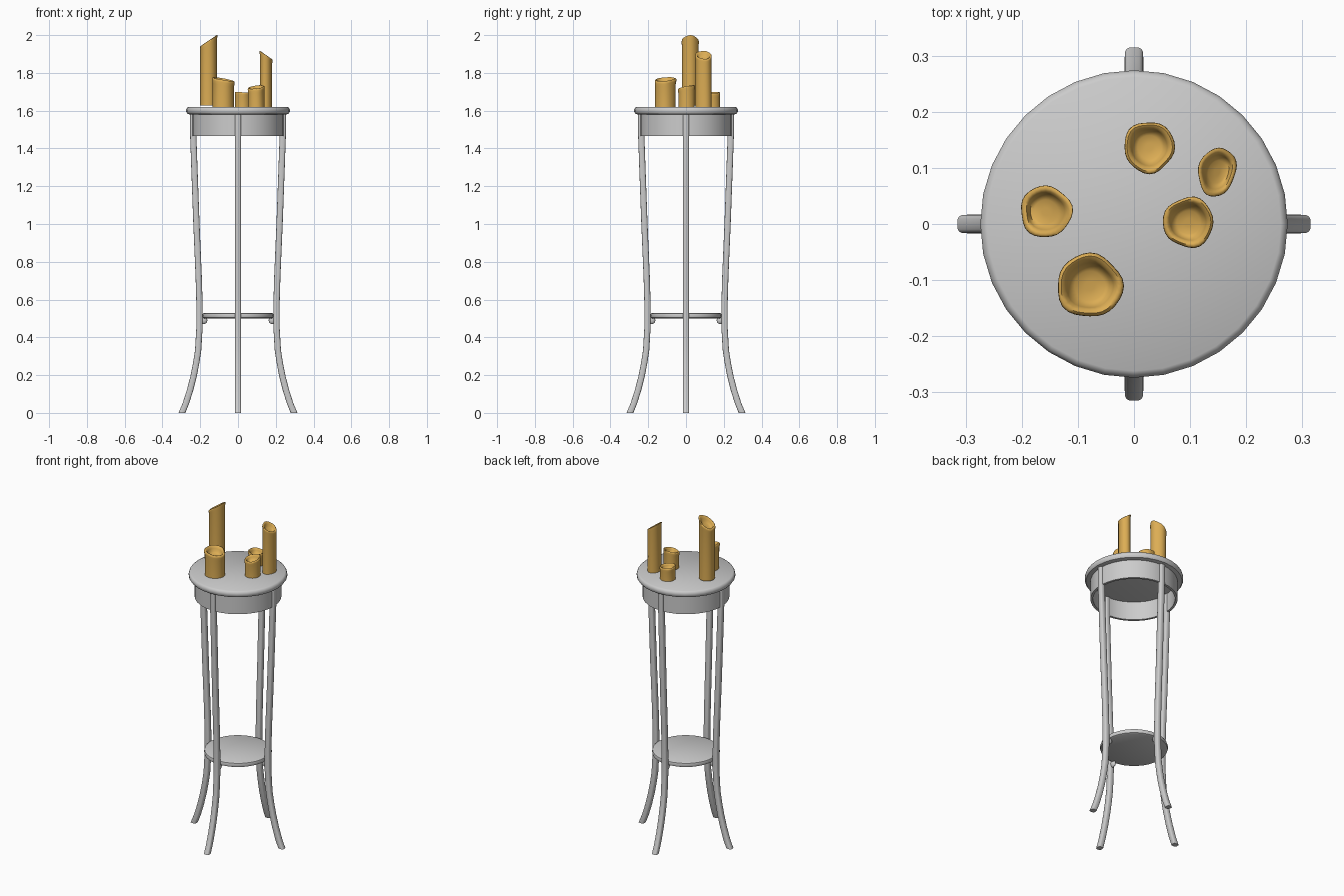
import bpy, bmesh, math, random

if "Cube" in bpy.data.objects:
    bpy.data.objects.remove(bpy.data.objects["Cube"])

random.seed(4)
wax = bpy.data.materials.new("amber_wax")
wax.diffuse_color = (0.72, 0.42, 0.09, 1)
wax.use_nodes = True
wax.node_tree.nodes["Principled BSDF"].inputs["Base Color"].default_value = wax.diffuse_color


def finish(name, rings, closed=False, caps=True, mat=None, angle=40):
    """Skin a list of equal-length point rings into one object."""
    bm = bmesh.new()
    vr = [[bm.verts.new(p) for p in ring] for ring in rings]
    n = len(vr[0])
    pairs = list(zip(vr, vr[1:])) + ([(vr[-1], vr[0])] if closed else [])
    for a, b in pairs:
        for i in range(n):
            j = (i + 1) % n
            bm.faces.new((a[i], a[j], b[j], b[i]))
    if caps and not closed:
        bm.faces.new(vr[0])
        bm.faces.new(vr[-1])
    bmesh.ops.recalc_face_normals(bm, faces=bm.faces)
    me = bpy.data.meshes.new(name)
    bm.to_mesh(me)
    bm.free()
    ob = bpy.data.objects.new(name, me)
    bpy.context.collection.objects.link(ob)
    if mat:
        me.materials.append(mat)
    bpy.ops.object.select_all(action='DESELECT')
    ob.select_set(True)
    bpy.context.view_layer.objects.active = ob
    bpy.ops.object.shade_smooth_by_angle(angle=math.radians(angle))
    return ob


def lathe(name, profile, n=32, **kw):
    rings = [[(r * math.cos(2 * math.pi * i / n), r * math.sin(2 * math.pi * i / n), z)
              for i in range(n)] for r, z in profile]
    return finish(name, rings, **kw)


# Round top with a rolled edge, hollow apron below, lower shelf
lathe("table_top", [(0.255, 1.580), (0.267, 1.583), (0.274, 1.593),
                    (0.274, 1.605), (0.270, 1.615), (0.262, 1.620)])
lathe("apron", [(0.242, 1.585), (0.242, 1.467), (0.228, 1.467), (0.228, 1.585)], closed=True)
lathe("lower_shelf", [(0.178, 0.500), (0.186, 0.504), (0.189, 0.515),
                      (0.186, 0.526), (0.178, 0.530)])

# Splayed legs: (distance from centre, height)
LEG = [(0.237, 1.582), (0.237, 1.47), (0.231, 1.30), (0.220, 1.0), (0.208, 0.72),
       (0.204, 0.58), (0.204, 0.45), (0.211, 0.33), (0.222, 0.26), (0.236, 0.19),
       (0.254, 0.12), (0.276, 0.05), (0.297, 0.0)]


def leg(name, turn):
    c, s = math.cos(turn), math.sin(turn)
    rings = []
    for k, (r, z) in enumerate(LEG):
        r0, z0 = LEG[max(k - 1, 0)]
        r1, z1 = LEG[min(k + 1, len(LEG) - 1)]
        half = 0.0165 * math.hypot(1, (r1 - r0) / (z1 - z0))
        ring = []
        for i in range(16):
            a = 2 * math.pi * i / 16
            ca, sa = math.cos(a), math.sin(a)
            u = r + half * math.copysign(abs(ca) ** 0.6, ca)
            v = 0.0165 * math.copysign(abs(sa) ** 0.6, sa)
            ring.append((u * c - v * s, u * s + v * c, z))
        rings.append(ring)
    finish(name, rings)


for k, side in enumerate(("right", "back", "left", "front")):
    turn = k * math.pi / 2
    leg(side + "_leg", turn)
    # Small rounded peg that carries the shelf
    bpy.ops.mesh.primitive_uv_sphere_add(
        segments=12, ring_count=8, radius=1,
        location=(0.182 * math.cos(turn), 0.182 * math.sin(turn), 0.490))
    peg = bpy.context.object
    peg.name = side + "_shelf_peg"
    peg.scale = (0.02, 0.012, 0.02)
    peg.rotation_euler.z = turn
    bpy.ops.object.shade_smooth()


# Candles with slanted, burnt-out tops
def candle(name, x, y, rx, ry, top, sx, sy, turn=0.0, base=1.618):
    n = 28
    p1, p2 = random.uniform(0, 6.28), random.uniform(0, 6.28)
    r = (rx + ry) / 2
    # (radius factor, height, amount of slant, amount of wobble)
    prof = [(0.94, base, 0, 0.2), (0.94, top - 0.5 * r, 1, 0.5), (0.98, top - 0.22 * r, 1, 1),
            (0.97, top - 0.06 * r, 1, 1), (0.88, top, 1, 1), (0.77, top - 0.06 * r, 1, 1),
            (0.69, top - 0.25 * r, 1, 0.7), (0.60, top - 0.50 * r, 1, 0.4),
            (0.45, top - 0.60 * r, 1, 0.2), (0.15, top - 0.62 * r, 1, 0)]
    rings = []
    for f, z, slant, wob in prof:
        ring = []
        for i in range(n):
            a = 2 * math.pi * i / n
            w = 1 + wob * (0.035 * math.sin(3 * a + p1) + 0.025 * math.sin(5 * a + p2))
            u, v = rx * f * w * math.cos(a), ry * f * w * math.sin(a)
            dx = u * math.cos(turn) - v * math.sin(turn)
            dy = u * math.sin(turn) + v * math.cos(turn)
            ring.append((x + dx, y + dy, z + slant * (sx * dx + sy * dy)))
        rings.append(ring)
    finish(name, rings, mat=wax, angle=60)


candle("tall_candle_left", -0.157, 0.022, 0.047, 0.047, 1.970, 0.68, 0.0, base=1.628)
candle("wide_candle_front", -0.079, -0.110, 0.060, 0.058, 1.767, -0.18, 0.08)
candle("short_candle_back", 0.027, 0.137, 0.046, 0.047, 1.697, -0.08, 0.0)
candle("tall_candle_right", 0.148, 0.093, 0.034, 0.045, 1.895, -0.70, 0.0, turn=-0.25)
candle("small_candle_right", 0.097, 0.003, 0.046, 0.046, 1.725, 0.12, 0.2)
